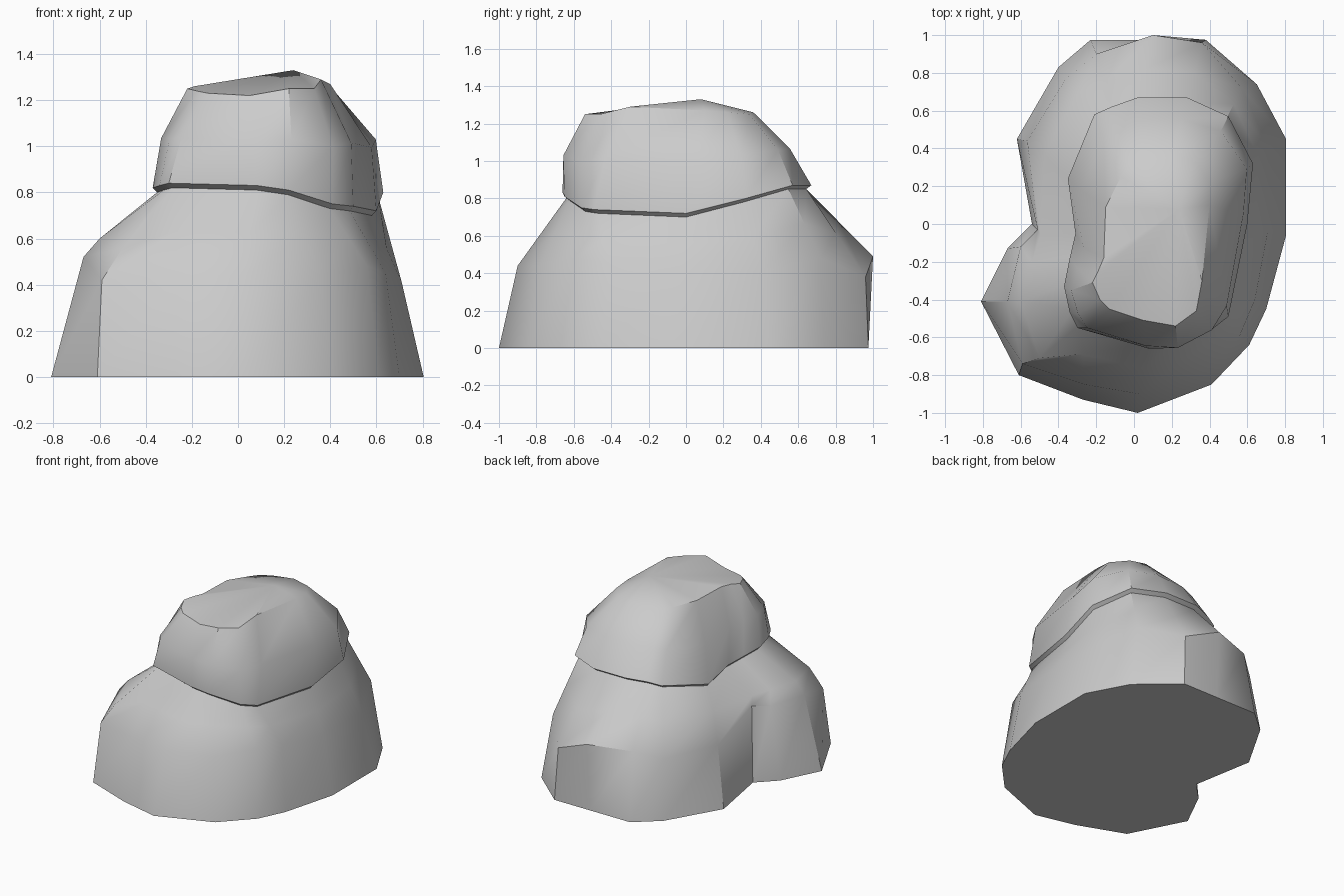
import bpy, bmesh, math
from mathutils import Vector

if "Cube" in bpy.data.objects:
    bpy.data.objects.remove(bpy.data.objects["Cube"])

# Ground outline, counter-clockwise from the front; the left-front lobe is the last bulge
BASE = [(.02, -1), (.41, -.85), (.61, -.64), (.70, -.45), (.805, -.06), (.805, .45),
        (.65, .74), (.38, .975), (.10, .975), (-.23, .975), (-.40, .83), (-.62, .45),
        (-.54, 0), (-.67, -.13), (-.81, -.41), (-.61, -.80), (-.27, -.93)]

# Shoulder of the lower boulder
SHOULDER = [(.03, -.90, .44), (.36, -.78, .44), (.56, -.59, .48), (.64, -.40, .45),
            (.71, -.03, .41), (.71, .41, .41), (.57, .72, .48), (.36, .96, .38),
            (.10, 1, .49), (-.20, .90, .48), (-.36, .77, .42), (-.565, .44, .45),
            (-.51, -.03, .54), (-.60, -.12, .53), (-.67, -.41, .52), (-.59, -.74, .42),
            (-.26, -.85, .44)]

# Lower rim of the cap
RIM = [(.08, -.66, .83), (.22, -.65, .81), (.41, -.56, .75), (.50, -.49, .74),
       (.60, 0, .72), (.63, .32, .80), (.50, .57, .87), (.28, .67, .87), (.02, .67, .87),
       (-.12, .62, .86), (-.21, .58, .84), (-.35, .24, .76), (-.31, -.05, .78),
       (-.34, -.18, .80), (-.37, -.33, .82), (-.34, -.47, .83), (-.30, -.55, .84)]

# Edge of the top plate
TOP = [(.05, -.51, 1.22), (.22, -.54, 1.25), (.33, -.46, 1.25), (.36, -.30, 1.29),
       (.40, .10, 1.27), (.40, .22, 1.26), (.32, .34, 1.25), (.20, .36, 1.26),
       (.05, .34, 1.25), (-.03, .30, 1.25), (-.07, .25, 1.25), (-.15, .09, 1.26),
       (-.16, -.18, 1.26), (-.19, -.25, 1.26), (-.22, -.31, 1.25), (-.18, -.40, 1.24),
       (-.13, -.45, 1.23)]

# Swollen left-back flank and the small step on top of the lobe, by column
UPPER = {10: (-.30, .69, .64), 11: (-.475, .36, .64), 12: (-.495, -.06, .60),
         13: (-.54, -.20, .60), 14: (-.60, -.41, .60), 15: (-.50, -.71, .56)}


def spread(p, k, dz=0):
    """Scale a point sideways about the cap's axis and lift it."""
    return Vector((.1 + (p[0] - .1) * k, p[1] * k, p[2] + dz))


def loft(name, rings, smooth, cap_bottom=False, peak=None):
    bm = bmesh.new()
    rows = [[bm.verts.new(p) for p in ring] for ring in rings]
    n = len(rows[0])
    for a, b in zip(rows, rows[1:]):
        for i in range(n):
            j = (i + 1) % n
            bm.faces.new((a[i], a[j], b[j], b[i]))
    if cap_bottom:
        bm.faces.new(rows[0][::-1])
    if peak:
        top = bm.verts.new(peak)
        for i in range(n):
            bm.faces.new((rows[-1][i], rows[-1][(i + 1) % n], top))
    mesh = bpy.data.meshes.new(name)
    bm.to_mesh(mesh)
    bm.free()
    obj = bpy.data.objects.new(name, mesh)
    bpy.context.collection.objects.link(obj)
    bpy.ops.object.select_all(action='DESELECT')
    obj.select_set(True)
    bpy.context.view_layer.objects.active = obj
    bpy.ops.object.shade_smooth_by_angle(angle=math.radians(smooth))
    return obj


# Derived rings: recessed seam under the cap, upper shoulder, bulging cap sides
neck = [spread(p, .96, -.02) for p in RIM]
upper = [Vector(UPPER[i]) if i in UPPER else Vector(s).lerp(k, .5)
         for i, (s, k) in enumerate(zip(SHOULDER, neck))]
mid = []
for r, t in zip(RIM, TOP):
    p = Vector(r).lerp(Vector(t), .5)
    right = max(0, p.x - .3)                      # the right flank swells most
    m = spread(p, 1.09 - .02 * p.y)
    mid.append(m + Vector((right * .22, 0, 0)))

# Lower boulder with lobe, and the overhanging upper boulder
loft("lower_boulder", [[(x, y, 0) for x, y in BASE], SHOULDER, upper, neck], 36,
     cap_bottom=True)
loft("upper_boulder", [neck, RIM, mid, TOP], 36, peak=(.24, .08, 1.33))
